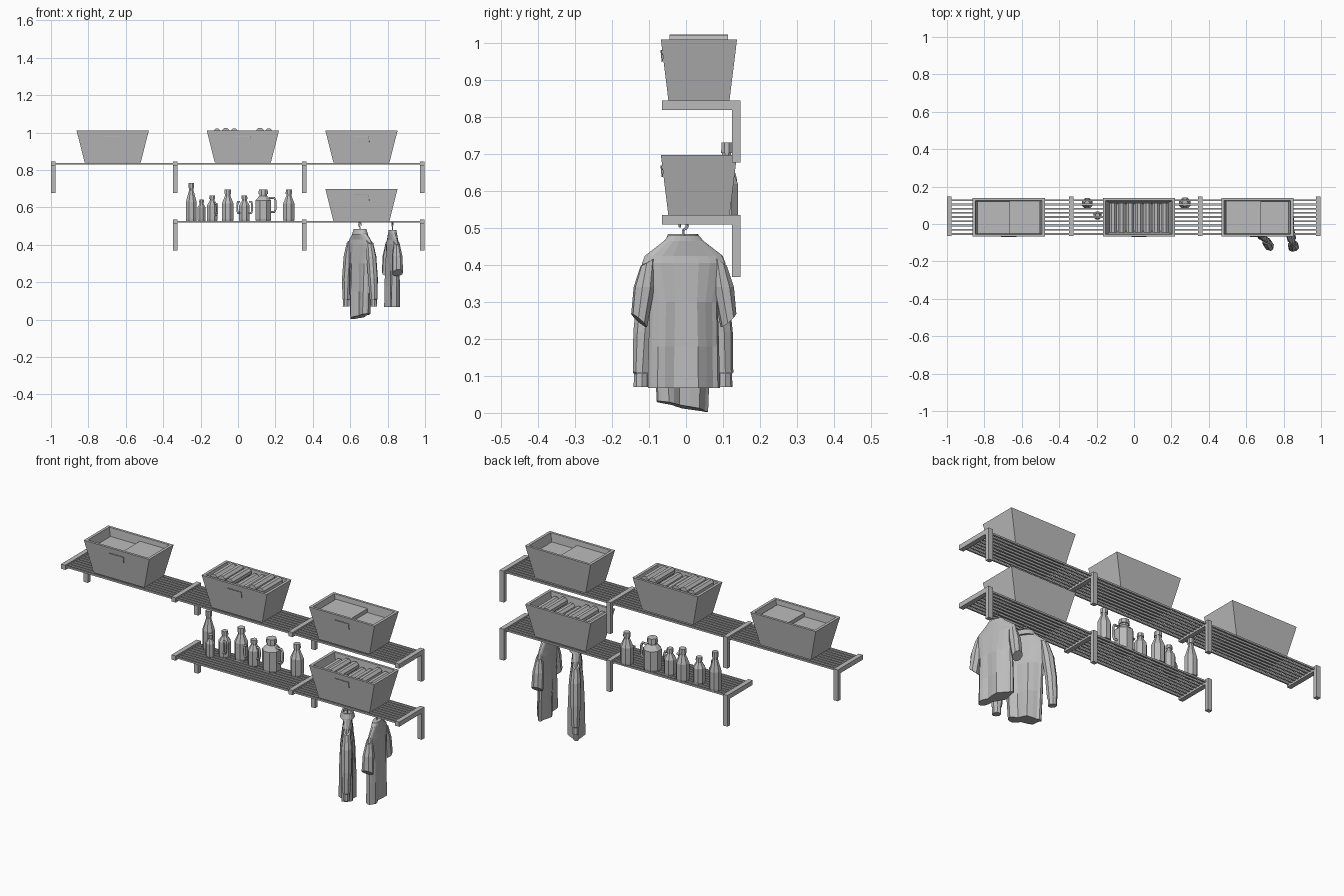
import bpy, bmesh, math
from mathutils import Vector, Matrix

if "Cube" in bpy.data.objects:
    bpy.data.objects.remove(bpy.data.objects["Cube"], do_unlink=True)

grey = bpy.data.materials.new("plain_grey")
grey.use_nodes = True
grey.diffuse_color = (0.5, 0.5, 0.5, 1)
grey.node_tree.nodes["Principled BSDF"].inputs["Base Color"].default_value = (0.5, 0.5, 0.5, 1)


def loft(name, rings, place=Matrix()):
    """Closed skin through rings of equal point count, capped at both ends."""
    bm = bmesh.new()
    loops = [[bm.verts.new(place @ Vector(p)) for p in ring] for ring in rings]
    n = len(loops[0])
    for a, b in zip(loops, loops[1:]):
        for i in range(n):
            j = (i + 1) % n
            bm.faces.new((a[i], a[j], b[j], b[i]))
    bm.faces.new(loops[0][::-1])
    bm.faces.new(loops[-1])
    bmesh.ops.recalc_face_normals(bm, faces=bm.faces)
    mesh = bpy.data.meshes.new(name)
    bm.to_mesh(mesh)
    bm.free()
    mesh.materials.append(grey)
    ob = bpy.data.objects.new(name, mesh)
    bpy.context.collection.objects.link(ob)
    return ob


def rect(cx, cy, hx, hy, z):
    return [(cx + sx * hx, cy + sy * hy, z) for sx, sy in ((-1, -1), (1, -1), (1, 1), (-1, 1))]


def box(name, x0, x1, y0, y1, z0, z1):
    cx, cy, hx, hy = (x0 + x1) / 2, (y0 + y1) / 2, (x1 - x0) / 2, (y1 - y0) / 2
    return loft(name, [rect(cx, cy, hx, hy, z0), rect(cx, cy, hx, hy, z1)])


def circle(cx, cy, r, z, n=8, ry=None):
    steps = [math.tau * (i + 0.5) / n for i in range(n)]
    return [(cx + r * math.cos(t), cy + (ry or r) * math.sin(t), z) for t in steps]


def wire(name, points, radius, place=Matrix()):
    """Thin round wire along a path."""
    curve = bpy.data.curves.new(name, "CURVE")
    curve.dimensions = "3D"
    curve.bevel_depth = radius
    curve.bevel_resolution = 1
    curve.use_fill_caps = True
    line = curve.splines.new("POLY")
    line.points.add(len(points) - 1)
    for p, co in zip(line.points, points):
        p.co = (*(place @ Vector(co)), 1)
    curve.materials.append(grey)
    ob = bpy.data.objects.new(name, curve)
    bpy.context.collection.objects.link(ob)


# Shelves: L brackets and long slats
def shelf(name, bracket_xs, top):
    for i, x in enumerate(bracket_xs):
        profile = [(-0.065, top), (0.147, top), (0.147, top - 0.167), (0.125, top - 0.167),
                   (0.125, top - 0.025), (-0.065, top - 0.025)]
        loft(f"{name}_bracket_{i + 1}", [[(x + s * 0.0125, y, z) for y, z in profile] for s in (-1, 1)])
    for i in range(9):
        y = -0.053 + i * 0.0225
        box(f"{name}_slat_{i + 1}", bracket_xs[0], bracket_xs[-1], y - 0.0045, y + 0.0045,
            top - 0.016, top - 0.007)


shelf("upper_shelf", (-0.987, -0.335, 0.355, 0.985), 0.845)
shelf("lower_shelf", (-0.335, 0.355, 0.985), 0.535)


# Baskets: hollow tapered boxes with a tie on the front
def basket(name, x, z):
    y = 0.035
    loft(name, [rect(x, y, 0.15, 0.082, z), rect(x, y, 0.193, 0.103, z + 0.17),
                rect(x, y, 0.178, 0.09, z + 0.17), rect(x, y, 0.142, 0.073, z + 0.015)])
    wire(name + "_tie", [(x - 0.04, y - 0.102, z + 0.14), (x + 0.04, y - 0.102, z + 0.14),
                         (x + 0.04, y - 0.099, z + 0.11)], 0.002)


def towel(name, x0, x1, z0, z1):
    box(name, x0, x1, -0.052, 0.122, z0, z1)


def rolls(name, x, z, heights):
    for i, h in enumerate(heights):
        cx = x - 0.138 + i * 0.046
        loft(f"{name}_{i + 1}", [[(a, y, b) for a, b, _ in circle(cx, z + h, 0.022, 0)]
                                 for y in (-0.045, 0.113)])


basket("upper_left_basket", -0.67, 0.84)
towel("low_towel_left", -0.837, -0.665, 0.95, 0.965)
towel("high_towel_left", -0.665, -0.503, 0.95, 0.985)
basket("upper_middle_basket", 0.026, 0.84)
rolls("towel_roll", 0.026, 0.84, (0.16, 0.163, 0.16, 0.14, 0.145, 0.164, 0.16))
basket("upper_right_basket", 0.66, 0.84)
towel("high_towel_right", 0.493, 0.68, 0.95, 0.985)
towel("low_towel_right", 0.68, 0.827, 0.95, 0.965)
basket("lower_basket", 0.66, 0.528)
rolls("lower_towel_roll", 0.66, 0.528, (0.13, 0.145, 0.14, 0.12, 0.125, 0.145, 0.135))


# Bottles: faceted bodies with shoulders, necks and caps
def bottle(name, x, y, r, height, shoulder, neck):
    z = 0.528
    stations = [(r * 0.94, 0), (r, 0.06), (r, shoulder), (neck, 0.8), (neck, 0.86),
                (neck * 1.25, 0.86), (neck * 1.15, 1)]
    loft(name, [circle(x, y, rr, z + f * height) for rr, f in stations])


bottle("tall_bottle", -0.25, 0.11, 0.031, 0.203, 0.5, 0.013)
bottle("small_bottle", -0.195, 0.045, 0.023, 0.115, 0.62, 0.011)
bottle("short_jug", -0.138, 0.086, 0.031, 0.135, 0.6, 0.014)
bottle("medium_bottle", -0.055, 0.107, 0.034, 0.167, 0.55, 0.016)
bottle("handled_jug", 0.034, 0.086, 0.031, 0.135, 0.6, 0.014)
bottle("large_jug", 0.135, 0.09, 0.046, 0.167, 0.65, 0.022)
bottle("end_bottle", 0.272, 0.11, 0.033, 0.167, 0.55, 0.015)


def handle(name, x, y, reach, z0, z1):
    wire(name, [(x, y, z0), (x + reach * 0.8, y, z0), (x + reach, y, z0 + 0.015),
                (x + reach, y, z1 - 0.015), (x + reach * 0.8, y, z1), (x, y, z1)], 0.006)


handle("large_jug_handle", 0.165, 0.09, 0.036, 0.575, 0.65)
handle("handled_jug_grip", 0.06, 0.075, 0.015, 0.57, 0.63)
handle("handled_jug_back_grip", 0.01, 0.06, -0.014, 0.57, 0.63)
handle("short_jug_handle", -0.125, 0.055, 0.014, 0.56, 0.62)


# Garments: local x runs along the shoulders, local y through the cloth
def body_ring(half, thick, z, fold, slant=0.0):
    ring = []
    for i in range(20):
        t = math.tau * i / 20
        wave = 1 + fold * (1 if i % 4 == 0 else -1 if i % 4 == 2 else 0)
        ring.append((half * math.cos(t) * (1 + fold * 0.1 * math.sin(3 * t)),
                     thick * math.sin(t) * wave, z + slant * math.cos(t)))
    return ring


def sleeve(name, stations, place):
    for side, label in ((-1, "front"), (1, "back")):
        loft(f"{name}_{label}_sleeve",
             [[(side * px, py, pz + tilt * (px - u)) for px, py, pz in circle(u, 0, r, z, 8, thick)]
              for u, z, r, thick, tilt in stations], place)


def hanger(name, place):
    hook = [(0, 0, 0.465), (0, 0, 0.495)]
    hook += [(0.012 * math.cos(t), 0, 0.508 + 0.012 * math.sin(t))
             for t in [math.radians(a) for a in range(-60, 211, 45)]]
    wire(name + "_hook", hook, 0.003, place)
    wire(name + "_arms", [(-0.09, 0, 0.415), (0, 0, 0.468), (0.09, 0, 0.415), (-0.09, 0, 0.415)],
         0.003, place)


def placed(x, y, turn):
    return Matrix.Translation((x, y, 0)) @ Matrix.Rotation(math.radians(90 + turn), 4, "Z")


# Long-sleeved shirt
at = placed(0.652, -0.008, 33)
loft("shirt_body", [body_ring(0.08, 0.034, 0.017, 0.35, -0.015), body_ring(0.087, 0.034, 0.15, 0.3),
                    body_ring(0.092, 0.033, 0.3, 0.15), body_ring(0.112, 0.024, 0.405, 0),
                    body_ring(0.1, 0.02, 0.428, 0), body_ring(0.052, 0.026, 0.465, 0)], at)
loft("shirt_collar", [body_ring(0.058, 0.036, 0.455, 0), body_ring(0.045, 0.028, 0.484, 0),
                      body_ring(0.036, 0.02, 0.484, 0), body_ring(0.036, 0.02, 0.468, 0)], at)
sleeve("shirt", [(0.096, 0.415, 0.022, 0.018, -0.6), (0.112, 0.34, 0.03, 0.026, -0.2),
                 (0.128, 0.22, 0.028, 0.026, 0), (0.134, 0.11, 0.025, 0.02, 0),
                 (0.134, 0.105, 0.021, 0.017, 0), (0.135, 0.07, 0.022, 0.018, 0)], at)
box("shirt_button_1", 0.66, 0.668, -0.05, -0.045, 0.4, 0.408)
hanger("shirt_hanger", at)

# Short-sleeved shirt
at = placed(0.826, -0.006, 13)
loft("tee_body", [body_ring(0.1, 0.03, 0.068, 0.35), body_ring(0.098, 0.03, 0.18, 0.3),
                  body_ring(0.094, 0.03, 0.3, 0.15), body_ring(0.116, 0.024, 0.405, 0),
                  body_ring(0.108, 0.018, 0.425, 0), body_ring(0.055, 0.02, 0.465, 0),
                  body_ring(0.042, 0.018, 0.48, 0)], at)
sleeve("tee", [(0.098, 0.41, 0.022, 0.016, -0.6), (0.11, 0.34, 0.029, 0.028, 0),
               (0.124, 0.25, 0.021, 0.03, 0.9)], at)
hanger("tee_hanger", at)
